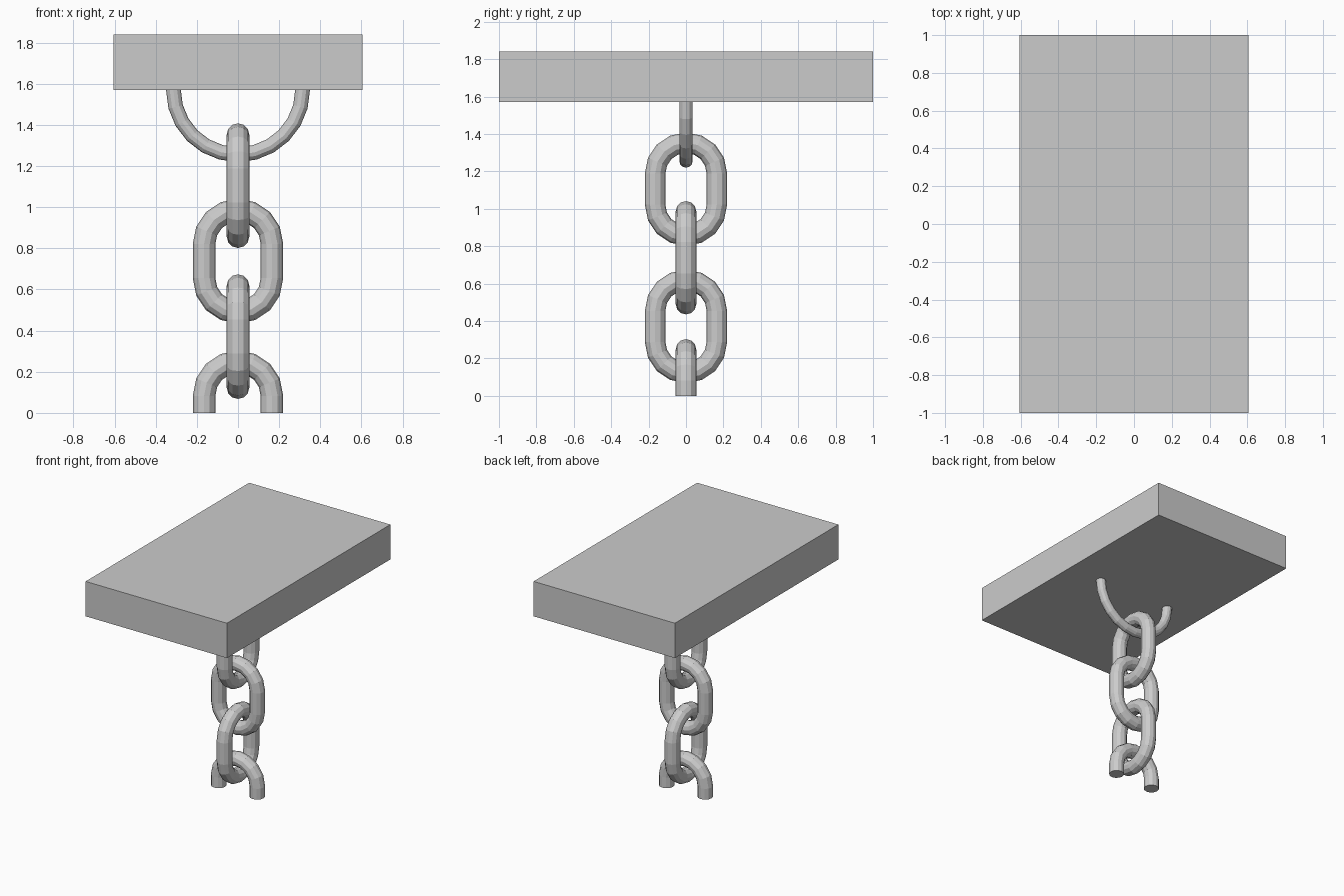
import bpy, bmesh, math
from mathutils import Vector

cube = bpy.data.objects.get("Cube")
if cube:
    bpy.data.objects.remove(cube, do_unlink=True)

grey = bpy.data.materials.new("grey")
grey.use_nodes = True
color = (0.6, 0.6, 0.6, 1)
grey.diffuse_color = color
grey.node_tree.nodes["Principled BSDF"].inputs["Base Color"].default_value = color

SIDES = 12


def add_object(name, bm):
    bmesh.ops.recalc_face_normals(bm, faces=bm.faces)
    mesh = bpy.data.meshes.new(name)
    bm.to_mesh(mesh)
    bm.free()
    mesh.materials.append(grey)
    obj = bpy.data.objects.new(name, mesh)
    bpy.context.collection.objects.link(obj)
    return obj


def half_turn(start, radius, z, steps):
    """Half circle as (angle, across, height) stations."""
    angles = [start + math.pi * i / steps for i in range(steps + 1)]
    return [(a, radius * math.cos(a), z + radius * math.sin(a)) for a in angles]


def sweep(name, path, tube, axis, closed):
    """Round tube along a flat path that lies in the plane of axis and z."""
    side = Vector((0, 0, 1)).cross(axis)
    bm = bmesh.new()
    rings = []
    for a, across, z in path:
        out = axis * math.cos(a) + Vector((0, 0, math.sin(a)))
        centre = axis * across + Vector((0, 0, z))
        ring = []
        for k in range(SIDES):
            t = math.tau * k / SIDES
            ring.append(bm.verts.new(centre + tube * (out * math.cos(t) + side * math.sin(t))))
        rings.append(ring)
    pairs = list(zip(rings, rings[1:]))
    if closed:
        pairs.append((rings[-1], rings[0]))
    else:
        bm.faces.new(rings[0])
        bm.faces.new(rings[-1])
    for r, s in pairs:
        for k in range(SIDES):
            n = (k + 1) % SIDES
            bm.faces.new((r[k], r[n], s[n], s[k]))
    return add_object(name, bm)


X, Y = Vector((1, 0, 0)), Vector((0, 1, 0))
BEND, TUBE, STRAIGHT, PITCH = 0.165, 0.055, 0.083, 0.367

# Ceiling block
bm = bmesh.new()
bmesh.ops.create_cube(bm, size=1)
bmesh.ops.scale(bm, vec=(1.21, 2, 0.27), verts=bm.verts)
bmesh.ops.translate(bm, vec=(0, 0, 1.705), verts=bm.verts)
add_object("ceiling_block", bm)

# Half ring hanging from the block
sweep("hanger_ring", half_turn(math.pi, 0.314, 1.57, 12), 0.036, X, False)

# Full chain links, alternating direction
for i, axis in enumerate((Y, X, Y)):
    mid = PITCH * (3 - i) + 0.004
    path = half_turn(0, BEND, mid + STRAIGHT, 8) + half_turn(math.pi, BEND, mid - STRAIGHT, 8)
    sweep(f"chain_link_{i + 1}", path, TUBE, axis, True)

# Cut lower link with two open legs
arch = half_turn(0, BEND, STRAIGHT, 8)
path = [(0, BEND, 0)] + arch + [(math.pi, -BEND, 0)]
sweep("cut_link", path, TUBE, X, False)
